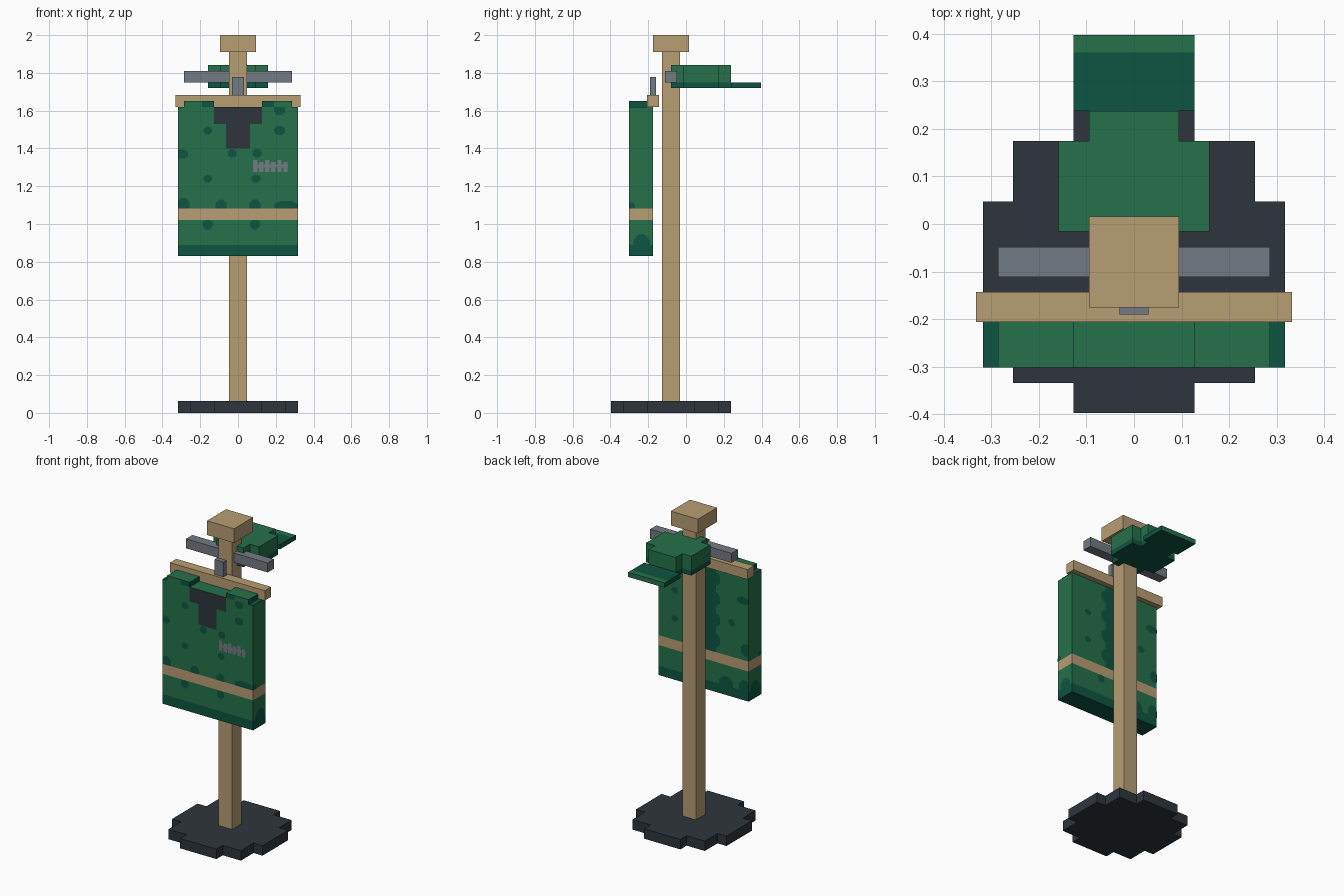
import bpy
import bmesh
from math import cos, sin, tau
from mathutils import Vector

if "Cube" in bpy.data.objects:
    bpy.data.objects.remove(bpy.data.objects["Cube"], do_unlink=True)


def material(name, r, g, b):
    m = bpy.data.materials.new(name)
    m.use_nodes = True
    m.diffuse_color = (r, g, b, 1)
    bsdf = next(n for n in m.node_tree.nodes if n.type == 'BSDF_PRINCIPLED')
    bsdf.inputs["Base Color"].default_value = (r, g, b, 1)
    return m


TAN = material("tan wood", .479, .342, .174)
GREEN = material("cloth green", .018, .165, .070)
TEAL = material("dark teal", .004, .090, .052)
CHARCOAL = material("charcoal", .027, .036, .044)
GRAY = material("steel gray", .174, .198, .227)


def finish(name, bm, *mats):
    bmesh.ops.recalc_face_normals(bm, faces=bm.faces)
    mesh = bpy.data.meshes.new(name)
    bm.to_mesh(mesh)
    bm.free()
    for m in mats:
        mesh.materials.append(m)
    obj = bpy.data.objects.new(name, mesh)
    bpy.context.collection.objects.link(obj)
    return obj


def extruded(points, direction):
    bm = bmesh.new()
    face = bm.faces.new([bm.verts.new(p) for p in points])
    new = bmesh.ops.extrude_face_region(bm, geom=[face])["geom"]
    verts = [v for v in new if isinstance(v, bmesh.types.BMVert)]
    bmesh.ops.translate(bm, vec=direction, verts=verts)
    bmesh.ops.recalc_face_normals(bm, faces=bm.faces)
    return bm


def box(name, hx, y0, y1, z0, z1, mat):
    pts = [(-hx, y0, z0), (hx, y0, z0), (hx, y1, z0), (-hx, y1, z0)]
    return finish(name, extruded(pts, (0, 0, z1 - z0)), mat)


def stepped_disc(steps, yc, z0, z1):
    # outline of stacked centred rectangles, mirrored over four quadrants
    quad = []
    for i, (a, b) in enumerate(steps):
        quad.append((a, b))
        if i + 1 < len(steps):
            quad.append((a, steps[i + 1][1]))
    outline = []
    for sx, sy in ((1, 1), (-1, 1), (-1, -1), (1, -1)):
        part = quad[::-1] if sx == sy else quad
        outline += [(sx * x, yc + sy * y, z0) for x, y in part]
    return extruded(outline, (0, 0, z1 - z0))


def cut(bm, z):
    bmesh.ops.bisect_plane(bm, geom=bm.verts[:] + bm.edges[:] + bm.faces[:],
                           plane_co=(0, 0, z), plane_no=(0, 0, 1))


# Stand
base = stepped_disc([(.127, .317), (.254, .254), (.317, .127)], -.08, 0, .063)
finish("base", base, CHARCOAL)
box("pole", .048, -.127, -.032, .063, 1.91, TAN)
box("pole_cap", .095, -.175, .016, 1.91, 2, TAN)
box("peg_bar", .286, -.111, -.048, 1.75, 1.81, GRAY)
box("hanger_hook", .031, -.19, -.159, 1.683, 1.778, GRAY)
box("hanger_bar", .332, -.206, -.143, 1.62, 1.683, TAN)

# Cap crown with a dark lower rim
crown = stepped_disc([(.095, .159), (.159, .095)], .079, 1.72, 1.842)
cut(crown, 1.75)
for f in crown.faces:
    f.material_index = int(f.calc_center_median().z < 1.75)
finish("cap_crown", crown, GREEN, TEAL)

# Cap brim with a lighter front edge
pts = [(-.127, .238, 1.72), (.127, .238, 1.72), (.127, .397, 1.72), (-.127, .397, 1.72)]
brim = extruded(pts, (0, 0, .03))
bmesh.ops.bisect_plane(brim, geom=brim.verts[:] + brim.edges[:] + brim.faces[:],
                       plane_co=(0, .36, 0), plane_no=(0, 1, 0))
for f in brim.faces:
    f.material_index = int(f.calc_center_median().y < .36 or abs(f.normal.x) > .5
                           or f.normal.z < -.5)
finish("cap_brim", brim, GREEN, TEAL)

# Vest body with raised shoulders, belt and hem
W, FRONT, BACK, HEM, BELT0, BELT1, TOP = .317, -.302, -.175, .89, 1.02, 1.083, 1.62
half = [(W, .83), (W, TOP), (.286, TOP), (.286, 1.65), (.127, 1.65), (.127, TOP)]
loop = half + [(-x, z) for x, z in half[::-1]]
vest = extruded([(x, FRONT, z) for x, z in loop], (0, BACK - FRONT, 0))
for level in (HEM, BELT0, BELT1, TOP):
    cut(vest, level)
vest.normal_update()
for f in vest.faces:
    c = f.calc_center_median()
    if BELT0 < c.z < BELT1:
        f.material_index = 2
    elif c.z < HEM or (c.z > TOP + .001 and abs(f.normal.x) > .5):
        f.material_index = 1
    elif f.normal.z > .5 and abs(c.x) > .286:
        f.material_index = 1
finish("vest", vest, GREEN, TEAL, TAN)


def plate(bm, points, side):
    # thin facing patch on the front, back or either flank of the vest
    place = {
        "front": lambda u, z: (u, FRONT - .002, z),
        "back": lambda u, z: (u, BACK + .002, z),
        "left": lambda u, z: (W + .002, u, z),
        "right": lambda u, z: (-W - .002, u, z),
    }[side]
    out = {"front": (0, -1, 0), "back": (0, 1, 0), "left": (1, 0, 0), "right": (-1, 0, 0)}[side]
    face = bm.faces.new([bm.verts.new(place(u, z)) for u, z in points])
    face.normal_update()
    if face.normal.dot(Vector(out)) < 0:
        face.normal_flip()


def rect(u0, u1, z0, z1):
    return [(u0, z0), (u1, z0), (u1, z1), (u0, z1)]


def spot(u, z, ru, rz, lo, hi, z0, z1):
    pts = []
    for i in range(8):
        a = tau * (i + .5) / 8
        p = (min(max(u + ru * cos(a) * 1.05, lo), hi), min(max(z + rz * sin(a) * 1.05, z0), z1))
        if p not in pts:
            pts.append(p)
    return pts


def patches(name, side, spots, rects=()):
    lo, hi = (-W, W) if side in ("front", "back") else (FRONT, BACK)
    bm = bmesh.new()
    for u, z, ru, rz in spots:
        z0, z1 = (BELT1, TOP) if z > BELT1 else (HEM, BELT0)
        plate(bm, spot(u, z, ru, rz, lo, hi, z0, z1), side)
    for r in rects:
        plate(bm, rect(*r), side)
    mesh_obj = bpy.data.meshes.new(name)
    bm.to_mesh(mesh_obj)
    bm.free()
    mesh_obj.materials.append(TEAL)
    bpy.context.collection.objects.link(bpy.data.objects.new(name, mesh_obj))


# Camouflage spots
patches("front_spots", "front", [
    (-.16, 1.495, .022, .022), (.22, 1.495, .03, .024), (-.3, 1.37, .036, .025),
    (-.03, 1.375, .024, .024), (.1, 1.375, .024, .024), (-.16, 1.24, .022, .02),
    (.095, 1.24, .024, .02), (-.29, 1.1, .034, .04), (-.09, 1.095, .03, .035),
    (.09, 1.095, .03, .035), (.255, 1.095, .065, .028), (-.16, 1, .026, .03),
    (.09, 1, .026, .03), (.22, 1.605, .03, .03)],
    [(-.19, -.127, TOP, 1.65), (.127, .19, TOP, 1.65)])
wavy = [(x, 1.16 + .13 * i, .035, .04) for i in range(4) for x in (-.085, .065)]
patches("back_spots", "back", wavy + [
    (-.28, 1.46, .045, .025), (-.2, 1.3, .024, .022), (-.3, 1.15, .035, .04),
    (.2, 1.4, .022, .02), (.2, 1.22, .022, .02), (-.16, .9, .05, .05),
    (-.29, .91, .04, .05), (.1, 1, .026, .03)],
    [(-.09, .07, BELT1, TOP)])
for flank in ("left", "right"):
    patches(flank + "_flank_spots", flank, [(-.235, .89, .045, .055), (-.29, 1.09, .02, .025)])

# Dark collar opening
collar = bmesh.new()
for r in ((-.127, .127, 1.53, TOP), (-.063, .063, 1.4, 1.53)):
    plate(collar, rect(*r), "front")
finish("collar_opening", collar, CHARCOAL)
for f in bpy.data.objects["collar_opening"].data.polygons:
    if f.normal.y > 0:
        f.flip()

# Chest badge made of plain short bars
badge = bmesh.new()
for i in range(6):
    u = .08 + .032 * i
    plate(badge, rect(u, u + .022, 1.275, 1.34 - .012 * (i % 2)), "front")
plate(badge, rect(.08, .265, 1.298, 1.314), "front")
finish("chest_badge", badge, GRAY)
for f in bpy.data.objects["chest_badge"].data.polygons:
    if f.normal.y > 0:
        f.flip()
